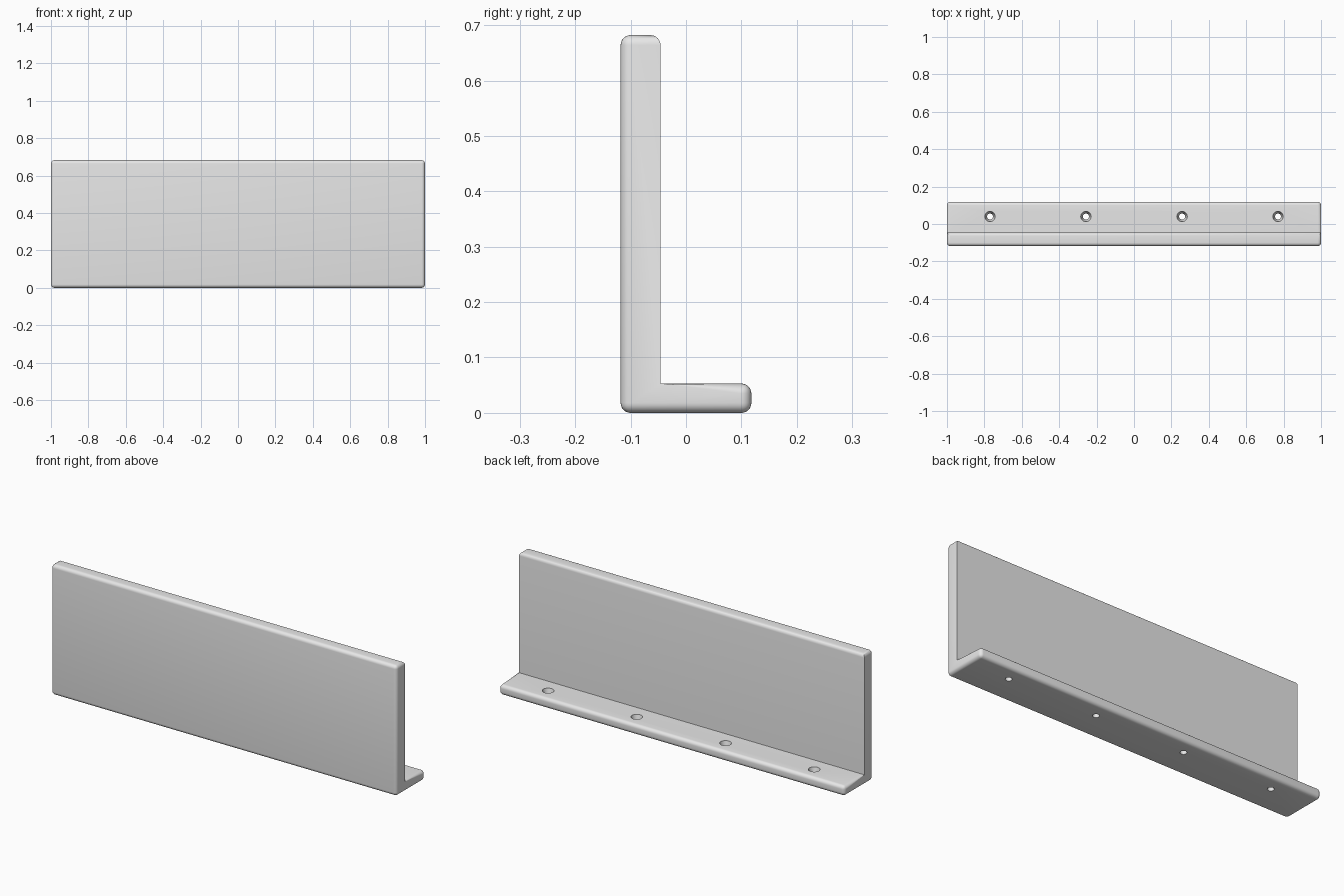
import bpy
import bmesh
from mathutils import Vector

if "Cube" in bpy.data.objects:
    bpy.data.objects.remove(bpy.data.objects["Cube"], do_unlink=True)

HALF_LENGTH = 1.0
FRONT, WALL_BACK, BACK = -0.118, -0.046, 0.118
HEIGHT, FLANGE_TOP = 0.682, 0.053
ROUNDING = 0.018
HOLE_Y = 0.04

grey = bpy.data.materials.new("plain grey")
grey.use_nodes = True
grey.diffuse_color = (0.8, 0.8, 0.8, 1)
grey.node_tree.nodes["Principled BSDF"].inputs["Base Color"].default_value = (0.8, 0.8, 0.8, 1)


def add_object(name, bm):
    bmesh.ops.recalc_face_normals(bm, faces=bm.faces[:])
    mesh = bpy.data.meshes.new(name)
    bm.to_mesh(mesh)
    bm.free()
    mesh.materials.append(grey)
    obj = bpy.data.objects.new(name, mesh)
    bpy.context.collection.objects.link(obj)
    return obj


# Angle bracket: L profile extruded along x
profile = [(FRONT, 0), (BACK, 0), (BACK, FLANGE_TOP), (WALL_BACK, FLANGE_TOP),
           (WALL_BACK, HEIGHT), (FRONT, HEIGHT)]
bm = bmesh.new()
end = bm.faces.new([bm.verts.new((-HALF_LENGTH, y, z)) for y, z in profile])
extruded = bmesh.ops.extrude_face_region(bm, geom=[end])
moved = [v for v in extruded["geom"] if isinstance(v, bmesh.types.BMVert)]
bmesh.ops.translate(bm, verts=moved, vec=Vector((2 * HALF_LENGTH, 0, 0)))
bmesh.ops.recalc_face_normals(bm, faces=bm.faces[:])


# The inner corner and the back upright edges stay sharp
def is_sharp(edge):
    a, b = (v.co for v in edge.verts)
    on_wall_back = all(abs(p.y - WALL_BACK) < 1e-4 for p in (a, b))
    return on_wall_back and min(a.z, b.z) < FLANGE_TOP + 0.01


bmesh.ops.bevel(bm, geom=[e for e in bm.edges if not is_sharp(e)], offset=ROUNDING,
                offset_type='OFFSET', segments=6, profile=0.5, affect='EDGES',
                clamp_overlap=True)
bracket = add_object("angle_bracket", bm)

# Countersunk screw holes: a lathed cutter for each
cutter_bm = bmesh.new()
rings = [(0.016, -0.02), (0.016, 0.025), (0.028, FLANGE_TOP - 0.004), (0.028, 0.08)]
for x in (-0.77, -0.257, 0.257, 0.77):
    loops = []
    for radius, z in rings:
        circle = bmesh.ops.create_circle(cutter_bm, segments=32, radius=radius)["verts"]
        bmesh.ops.translate(cutter_bm, verts=circle, vec=Vector((x, HOLE_Y, z)))
        loops.append(circle)
    for low, high in zip(loops, loops[1:]):
        for i in range(len(low)):
            j = (i + 1) % len(low)
            cutter_bm.faces.new((low[i], low[j], high[j], high[i]))
    cutter_bm.faces.new(loops[0])
    cutter_bm.faces.new(loops[-1])
cutter = add_object("screw_hole_cutter", cutter_bm)
cutter.hide_render = True

bpy.ops.object.select_all(action='DESELECT')
bracket.select_set(True)
bpy.context.view_layer.objects.active = bracket
holes = bracket.modifiers.new("screw holes", 'BOOLEAN')
holes.operation = 'DIFFERENCE'
holes.solver = 'EXACT'
holes.object = cutter
bpy.ops.object.modifier_apply(modifier=holes.name)
bpy.data.objects.remove(cutter, do_unlink=True)
bpy.ops.object.shade_smooth_by_angle(angle=0.6)
